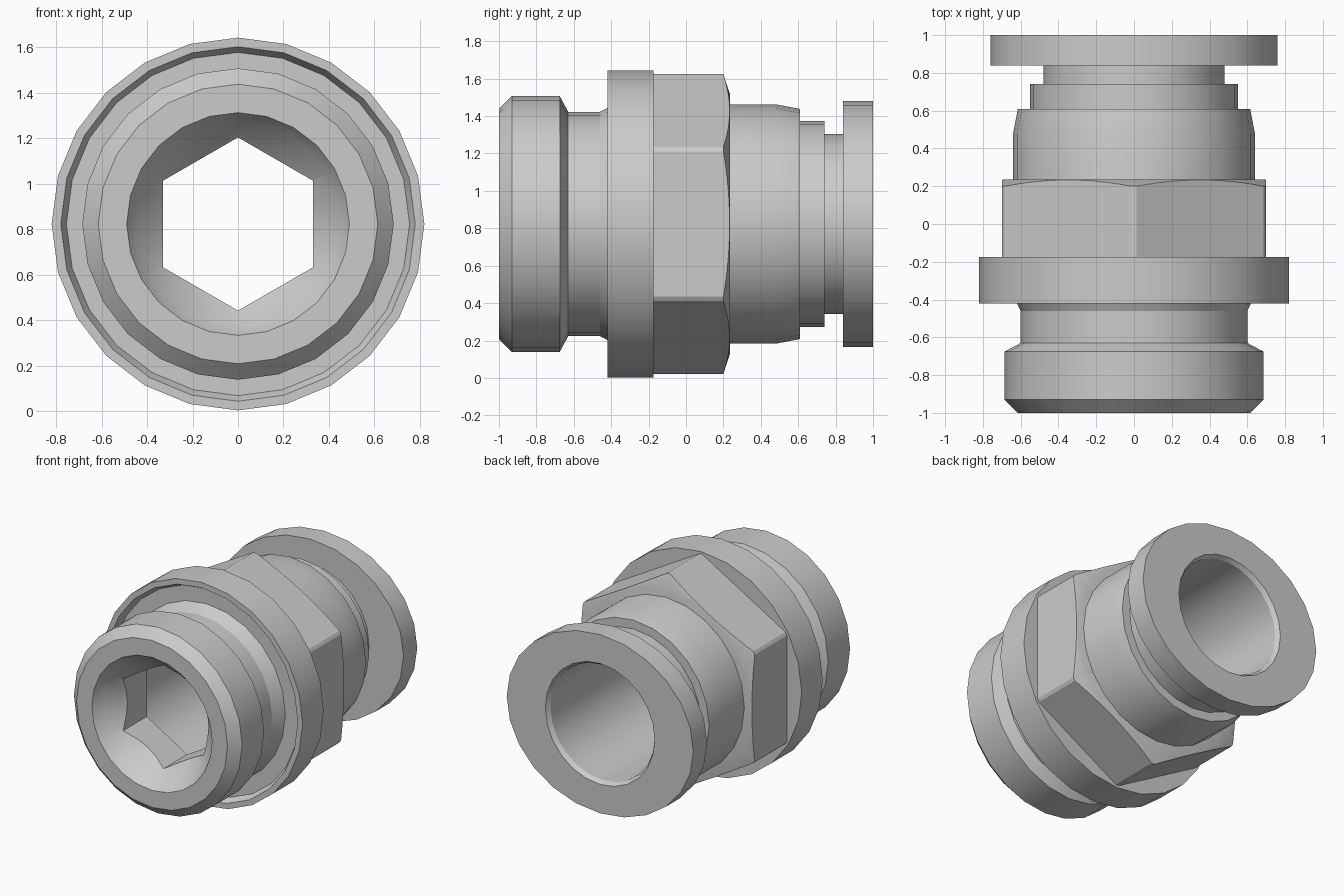
import bpy, bmesh, math

if "Cube" in bpy.data.objects:
    bpy.data.objects.remove(bpy.data.objects["Cube"])

CZ = 0.823  # height of the fitting's axis


def lathe(name, profile, n=24, solid=False):
    """Spin (y, rx[, rz]) points round the y axis; a loop, or a capped solid."""
    bm = bmesh.new()
    rings = []
    for p in profile:
        y, rx, rz = p[0], p[1], p[-1]
        rings.append([bm.verts.new((rx * math.sin(2 * math.pi * i / n), y,
                                    CZ + rz * math.cos(2 * math.pi * i / n)))
                      for i in range(n)])
    pairs = list(zip(rings, rings[1:]))
    if solid:
        bm.faces.new(rings[0])
        bm.faces.new(rings[-1])
    else:
        pairs.append((rings[-1], rings[0]))
    for a, b in pairs:
        for i in range(n):
            j = (i + 1) % n
            bm.faces.new((a[i], a[j], b[j], b[i]))
    bmesh.ops.recalc_face_normals(bm, faces=bm.faces)
    me = bpy.data.meshes.new(name)
    bm.to_mesh(me)
    bm.free()
    ob = bpy.data.objects.new(name, me)
    bpy.context.collection.objects.link(ob)
    return ob


def select(ob):
    bpy.ops.object.select_all(action='DESELECT')
    ob.select_set(True)
    bpy.context.view_layer.objects.active = ob


def boolean(ob, tool, op):
    select(ob)
    m = ob.modifiers.new("cut", 'BOOLEAN')
    m.operation, m.object, m.solver = op, tool, 'EXACT'
    bpy.ops.object.modifier_apply(modifier=m.name)
    bpy.data.objects.remove(tool)


# Main body: threaded end, neck, recessed collar, rear barrel and bore
body = lathe("body", [
    (-1, .49), (-1, .615), (-.93, .685), (-.675, .685), (-.63, .60),
    (-.46, .60), (-.37, .645), (-.37, .755), (-.42, .78), (-.42, .82),
    (-.175, .82), (-.175, .64), (.48, .64), (.61, .615), (.61, .55),
    (.74, .55), (.74, .425), (-.59, .425), (-.59, .30), (-.785, .30),
    (-.94, .455)])

# Hexagonal key socket inside the threaded end
socket = lathe("socket_cutter", [(-.97, .381), (-.5, .381)], 6, solid=True)
boolean(body, socket, 'DIFFERENCE')

# Hexagonal nut with turned-down corners
nut = lathe("hex_nut", [(-.18, .55), (-.18, .808), (.235, .808), (.235, .55)], 6)
corner = lathe("nut_cutter", [(-.3, .45), (-.3, .801), (.2, .801),
                              (.235, .695), (.3, .5), (.3, .45)], 72)
boolean(nut, corner, 'INTERSECT')

# Release sleeve with an oval flange
sleeve = lathe("release_sleeve", [
    (.74, .425), (.74, .48), (.84, .48), (.84, .76, .658), (1, .76, .658),
    (1, .445), (.97, .425)])

for ob in (body, nut, sleeve):
    select(ob)
    bpy.ops.object.shade_smooth_by_angle(angle=math.radians(22))
